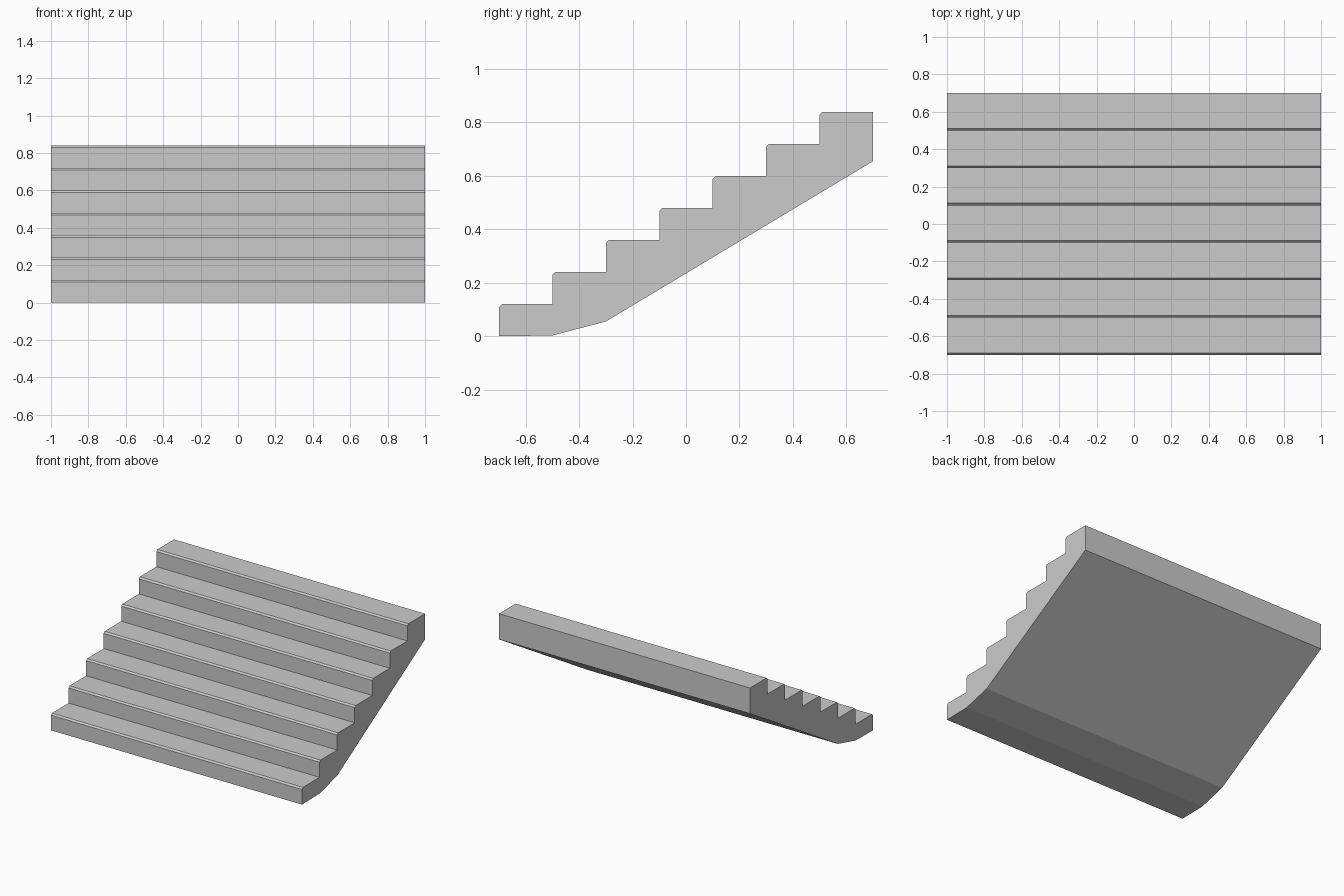
import bpy
import bmesh

cube = bpy.data.objects.get("Cube")
if cube:
    bpy.data.objects.remove(cube, do_unlink=True)

STEPS, RUN, RISE, CHAMFER = 7, 0.2, 0.12, 0.011
HALF_WIDTH, FRONT, BACK = 1.0, -0.7, 0.7

# Light grey concrete
concrete = bpy.data.materials.new("light_grey_concrete")
concrete.use_nodes = True
grey = (0.6, 0.6, 0.6, 1.0)
concrete.diffuse_color = grey
concrete.node_tree.nodes["Principled BSDF"].inputs["Base Color"].default_value = grey

# Side profile: sloping underside, then the steps with chamfered nosings
profile = [(BACK, 0.655), (-0.3, 0.055), (-0.5, 0.003), (FRONT, 0.0)]
for i in range(STEPS):
    y, top = FRONT + i * RUN, (i + 1) * RISE
    if i:
        profile.append((y, i * RISE))
    profile += [(y, top - CHAMFER), (y + CHAMFER, top)]
profile.append((BACK, STEPS * RISE))

# Extrude the profile across the full width
bm = bmesh.new()
side = bm.faces.new([bm.verts.new((-HALF_WIDTH, y, z)) for y, z in profile])
extruded = bmesh.ops.extrude_face_region(bm, geom=[side], use_keep_orig=True)
verts = [g for g in extruded["geom"] if isinstance(g, bmesh.types.BMVert)]
bmesh.ops.translate(bm, verts=verts, vec=(2 * HALF_WIDTH, 0, 0))
bmesh.ops.recalc_face_normals(bm, faces=bm.faces)

mesh = bpy.data.meshes.new("staircase")
bm.to_mesh(mesh)
bm.free()
mesh.materials.append(concrete)
staircase = bpy.data.objects.new("staircase", mesh)
bpy.context.collection.objects.link(staircase)
